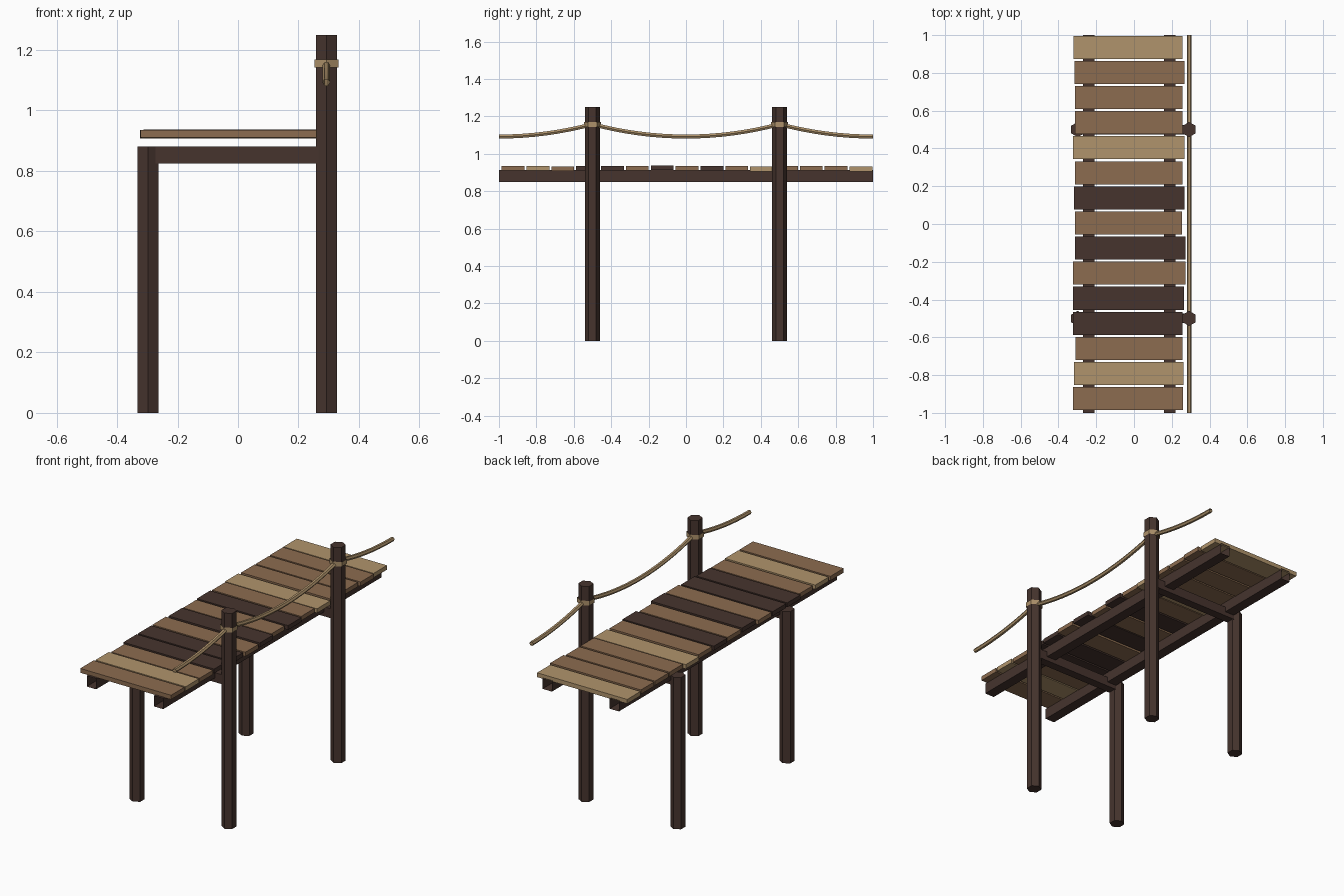
import bpy, bmesh, math
from mathutils import Vector

if "Cube" in bpy.data.objects:
    bpy.data.objects.remove(bpy.data.objects["Cube"])


def material(name, rgb):
    m = bpy.data.materials.new(name)
    m.diffuse_color = (*rgb, 1)
    m.use_nodes = True
    m.node_tree.nodes["Principled BSDF"].inputs["Base Color"].default_value = m.diffuse_color
    return m


DARK = material("dark wood", (0.061, 0.034, 0.027))
MID = material("brown wood", (0.262, 0.150, 0.080))
LIGHT = material("pale wood", (0.434, 0.296, 0.150))
ROPE = material("rope tan", (0.42, 0.285, 0.145))


def finish(name, bm, mat):
    bmesh.ops.recalc_face_normals(bm, faces=bm.faces)
    me = bpy.data.meshes.new(name)
    bm.to_mesh(me)
    bm.free()
    me.materials.append(mat)
    ob = bpy.data.objects.new(name, me)
    bpy.context.collection.objects.link(ob)
    return ob


def box(name, lo, hi, mat, open_ends=False):
    bm = bmesh.new()
    bmesh.ops.create_cube(bm, size=1)
    lo, hi = Vector(lo), Vector(hi)
    for v in bm.verts:
        v.co = (lo + hi) / 2 + v.co * (hi - lo)
    if open_ends:
        ends = [f for f in bm.faces if abs(f.calc_center_median().y) > 0.99]
        bmesh.ops.delete(bm, geom=ends, context='FACES_ONLY')
    return finish(name, bm, mat)


def hexagon(name, x, y, z0, z1, r, mat, caps=True):
    # hexagonal prism with corners pointing along y
    bm = bmesh.new()
    rings = [[bm.verts.new((x + r * math.sin(k * math.pi / 3),
                            y + r * math.cos(k * math.pi / 3), z))
              for k in range(6)] for z in (z0, z1)]
    for k in range(6):
        j = (k + 1) % 6
        bm.faces.new((rings[0][k], rings[0][j], rings[1][j], rings[1][k]))
    if caps:
        bm.faces.new(rings[0])
        bm.faces.new(rings[1])
    return finish(name, bm, mat)


# posts, cross beams and rope wraps
XL, XR = -0.298, 0.292
for tag, y in (("front", -0.5), ("back", 0.5)):
    hexagon(tag + "_short_post", XL, y, 0, 0.88, 0.04, DARK)
    hexagon(tag + "_tall_post", XR, y, 0, 1.25, 0.04, DARK)
    box(tag + "_cross_beam", (XL, y - 0.025, 0.825), (XR, y + 0.025, 0.88), DARK)
    hexagon(tag + "_rope_wrap", XR, y, 1.142, 1.169, 0.046, ROPE, caps=False)

# long stringers, open at the ends
for tag, x in (("left", -0.24), ("right", 0.19)):
    box(tag + "_stringer", (x - 0.03, -1, 0.85), (x + 0.03, 1, 0.912), DARK, True)

# deck planks from back to front: colour, left end, right end, height offset
planks = [
    (LIGHT, -.32, .258, -3), (MID, -.315, .267, 0), (MID, -.313, .258, 0),
    (MID, -.313, .258, 1), (LIGHT, -.324, .267, -3), (MID, -.313, .258, 1),
    (DARK, -.318, .267, 1), (MID, -.313, .253, 0), (DARK, -.313, .272, 3),
    (MID, -.324, .272, 0), (DARK, -.324, .264, 0), (DARK, -.324, .258, 0),
    (MID, -.309, .258, -2), (LIGHT, -.318, .261, 0), (MID, -.322, .26, 1)]
for i, (mat, x0, x1, dz) in enumerate(planks):
    y, z = 0.935 - i * 0.1328, 0.922 + dz * 0.001
    box("plank_%02d" % (i + 1), (x0, y - 0.061, z - 0.0125),
        (x1, y + 0.061, z + 0.0125), mat)


# sagging hand rope
def sag(y):
    d = abs(y) if abs(y) <= 0.5 else 1 - abs(y)
    return 1.092 + 0.066 * (d / 0.5) ** 2


bm = bmesh.new()
N, prev = 32, None
for i in range(N + 1):
    y = -1 + 2 * i / N
    ring = [bm.verts.new((XR + 0.0125 * math.cos(k * math.pi / 3), y,
                          sag(y) + 0.0125 * math.sin(k * math.pi / 3)))
            for k in range(6)]
    if prev:
        for k in range(6):
            j = (k + 1) % 6
            bm.faces.new((prev[k], prev[j], ring[j], ring[k]))
    prev = ring
finish("hand_rope", bm, ROPE)
